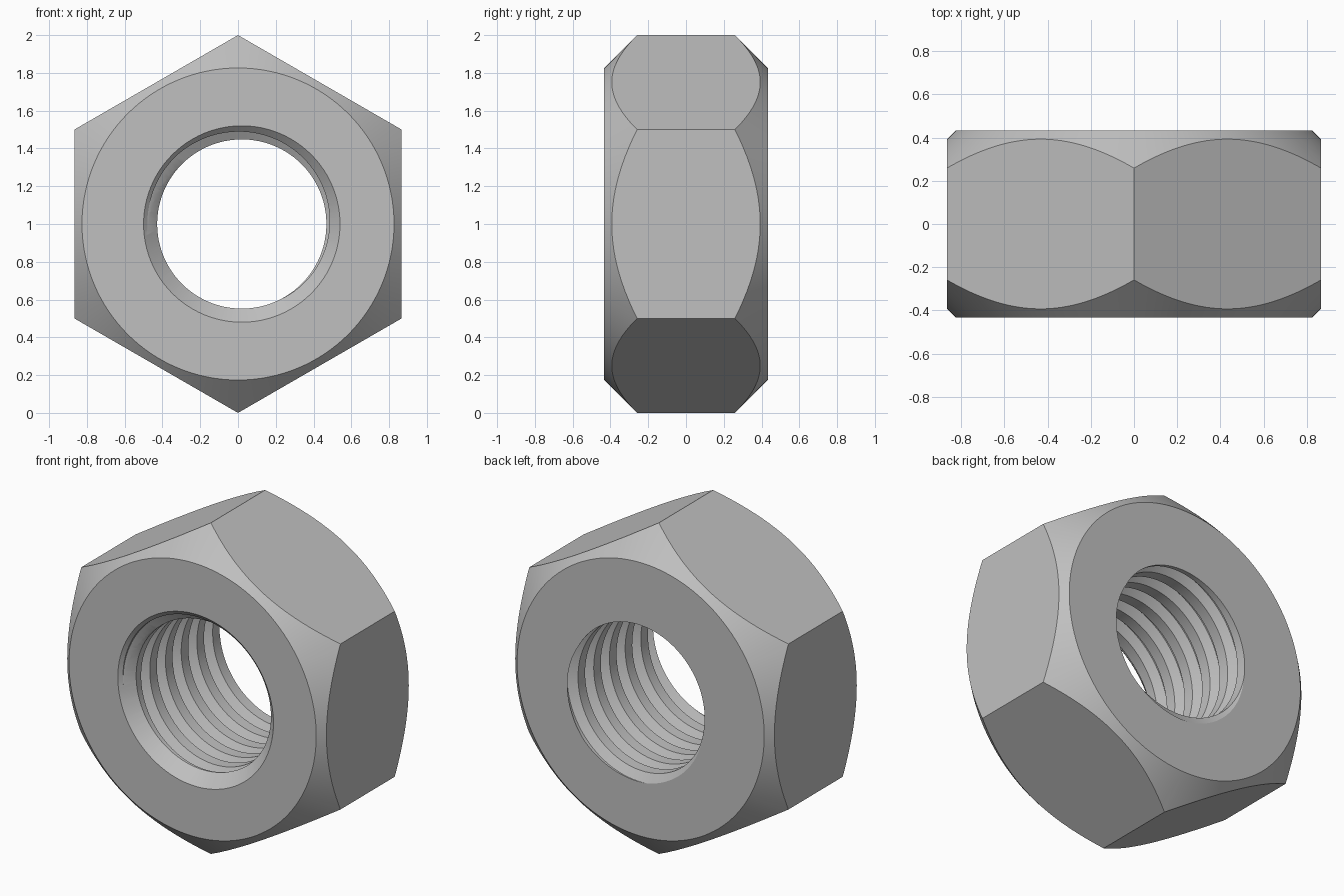
import bpy, bmesh, math
from mathutils import Matrix

cube = bpy.data.objects.get("Cube")
if cube:
    bpy.data.objects.remove(cube, do_unlink=True)

HALF = 0.433            # half thickness of the nut
BORE, ROOT = 0.448, 0.5  # thread crest and root radius
PITCH = 0.15
SEG = 96
BORE_X = 0.02           # the bore sits slightly off centre

steel = bpy.data.materials.new("steel grey")
steel.use_nodes = True
grey = (0.53, 0.53, 0.53, 1)
steel.diffuse_color = grey
steel.node_tree.nodes["Principled BSDF"].inputs["Base Color"].default_value = grey


def finish(bm, name, cutter=True):
    bmesh.ops.recalc_face_normals(bm, faces=bm.faces[:])
    mesh = bpy.data.meshes.new(name)
    bm.to_mesh(mesh)
    bm.free()
    ob = bpy.data.objects.new(name, mesh)
    bpy.context.collection.objects.link(ob)
    mesh.materials.append(steel)
    ob.hide_render = cutter
    return ob


def polar(r, a, y, x=0):
    return (x + r * math.sin(a), y, 1 + r * math.cos(a))


def lathe(name, profile, sides, x=0):
    """Solid of revolution about the y axis from (radius, y) points."""
    bm = bmesh.new()
    rings = [[bm.verts.new(polar(r, 2 * math.pi * i / sides, y, x))
              for i in range(sides)] for r, y in profile]
    for a, b in zip(rings, rings[1:]):
        for i in range(sides):
            j = (i + 1) % sides
            bm.faces.new((a[i], a[j], b[j], b[i]))
    bm.faces.new(rings[0])
    bm.faces.new(rings[-1])
    return finish(bm, name)


def threaded_rod(name, reach):
    """Right-handed helical rod, trimmed flat at both ends."""
    # crest, flank, root, flank within one pitch
    steps = [(0, BORE), (0.45, BORE), (0.65, ROOT), (0.8, ROOT)]
    turns = math.ceil(2 * reach / PITCH) + 4
    rows = [(t + s, r) for t in range(turns) for s, r in steps]
    start = -reach - 2 * PITCH
    bm = bmesh.new()
    cols = []
    for i in range(SEG):
        f = i / SEG
        cols.append([bm.verts.new(polar(r, 2 * math.pi * f, start + PITCH * (t + f), BORE_X))
                     for t, r in rows])
    k = len(steps)
    for i in range(SEG):
        shift = k if i == SEG - 1 else 0
        nxt = cols[(i + 1) % SEG]
        for j in range(len(rows) - 1 - shift):
            bm.faces.new((cols[i][j], cols[i][j + 1], nxt[j + 1 + shift], nxt[j + shift]))
    for side in (-1, 1):
        bmesh.ops.bisect_plane(bm, geom=bm.verts[:] + bm.edges[:] + bm.faces[:],
                               plane_co=(0, side * reach, 0), plane_no=(0, side, 0),
                               clear_outer=True)
    bmesh.ops.remove_doubles(bm, verts=bm.verts[:], dist=1e-6)
    bmesh.ops.holes_fill(bm, edges=[e for e in bm.edges if e.is_boundary], sides=0)
    return finish(bm, name)


# Hexagonal body, points up and down
nut = lathe("hex_nut", [(1, -HALF), (1, HALF)], 6)
nut.hide_render = False

# Double cone that rounds the outer corners, bore thread, front countersink
corner_cone = lathe("corner_cone", [(0.726, -HALF - 0.1), (0.826 + HALF, 0),
                                    (0.726, HALF + 0.1)], 128)
thread = threaded_rod("thread_cutter", HALF + 0.06)
countersink = lathe("countersink_cutter", [(0.56, -HALF - 0.04), (0.4, -HALF + 0.12)], SEG, BORE_X)

for tool, op in ((corner_cone, "INTERSECT"), (thread, "DIFFERENCE"), (countersink, "DIFFERENCE")):
    mod = nut.modifiers.new(tool.name, "BOOLEAN")
    mod.operation = op
    mod.solver = "EXACT"
    mod.object = tool

# Apply the cuts and drop the helpers
bpy.context.view_layer.objects.active = nut
nut.select_set(True)
for mod in list(nut.modifiers):
    bpy.ops.object.modifier_apply(modifier=mod.name)
for tool in (corner_cone, thread, countersink):
    bpy.data.objects.remove(tool, do_unlink=True)

bpy.ops.object.shade_smooth_by_angle(angle=math.radians(25))
